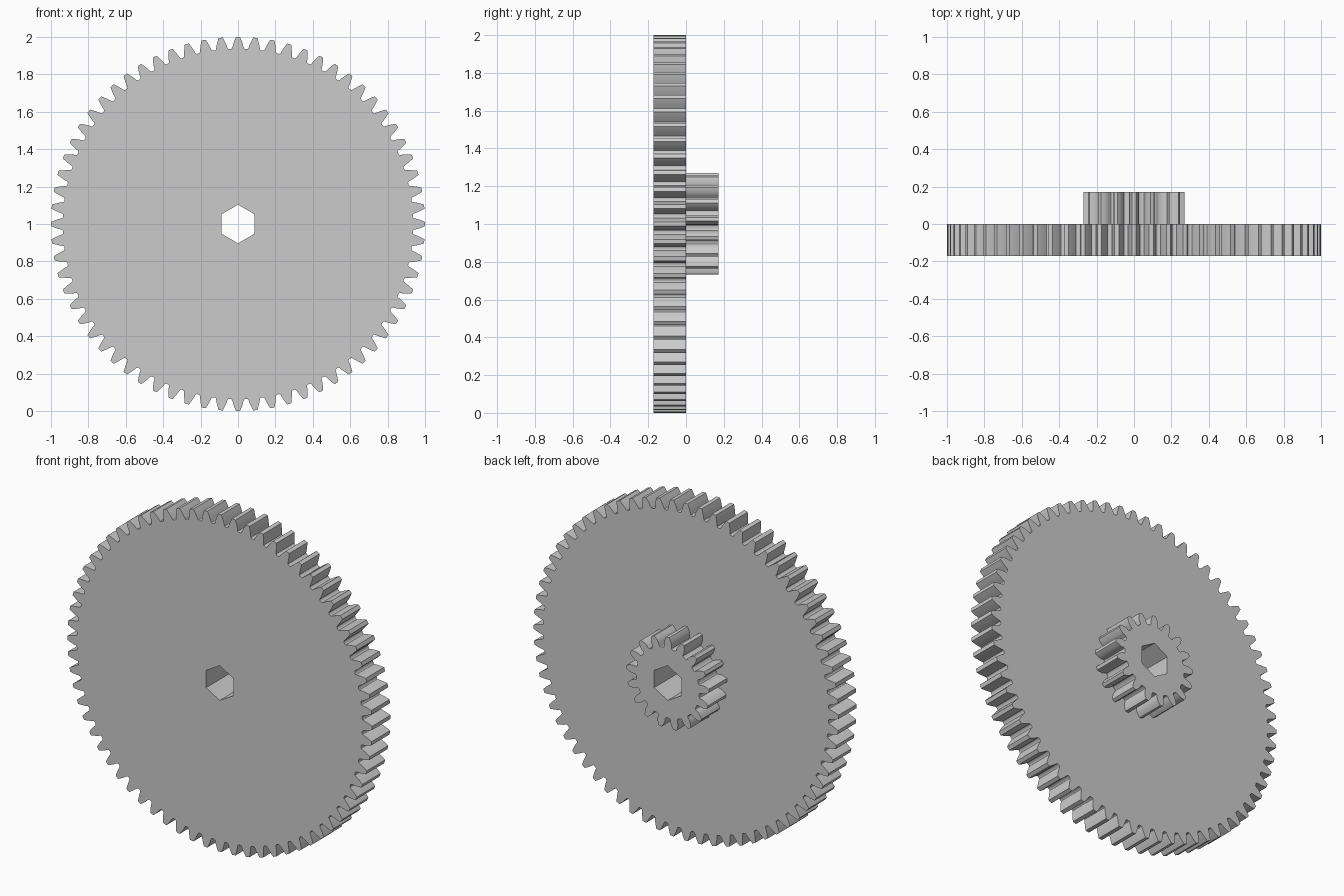
import bpy, bmesh, math

cube = bpy.data.objects.get("Cube")
if cube:
    bpy.data.objects.remove(cube)

# Shared dimensions: both gears use one module, so their teeth match
BIG_TEETH = 68
SMALL_TEETH = 17
MODULE = 2 / (BIG_TEETH + 2)
WIDTH = 6 * MODULE
BORE_RADIUS = 0.103
PRESSURE = math.radians(20)

grey = bpy.data.materials.new("light grey")
grey.use_nodes = True
grey.diffuse_color = (0.6, 0.6, 0.6, 1)
grey.node_tree.nodes["Principled BSDF"].inputs["Base Color"].default_value = (0.6, 0.6, 0.6, 1)


def involute(a):
    return math.tan(a) - a


def tooth_half(teeth):
    """Half a tooth as (radius, half angle), from root to tip."""
    pitch = teeth * MODULE / 2
    base = pitch * math.cos(PRESSURE)
    root, tip = pitch - 1.25 * MODULE, pitch + MODULE

    def half_angle(r):
        a = math.acos(min(1, base / r))
        return math.pi / (2 * teeth) + involute(PRESSURE) - involute(a)

    # rounded root
    foot = root + 0.35 * MODULE
    a = half_angle(foot)
    points = [(root, a + 0.34 * MODULE / root),
              (root + 0.03 * MODULE, a + 0.2 * MODULE / root),
              (root + 0.12 * MODULE, a + 0.08 * MODULE / root)]
    # involute flank
    steps = 6
    for i in range(steps + 1):
        r = foot + (tip - foot) * i / steps
        points.append((r, half_angle(r)))
    return points


def gear_outline(teeth):
    half = tooth_half(teeth)
    outline = []
    for i in range(teeth):
        centre = 2 * math.pi * i / teeth
        outline += [(r, centre - a) for r, a in half]
        outline += [(r, centre + a) for r, a in reversed(half)]
    return outline


def make_gear(name, teeth, front):
    bm = bmesh.new()
    bore = [(BORE_RADIUS, math.pi * i / 3) for i in range(6)]
    edges = []
    for loop in (gear_outline(teeth), bore):
        verts = [bm.verts.new((r * math.sin(t), front, 1 + r * math.cos(t))) for r, t in loop]
        edges += [bm.edges.new((v, verts[i - 1])) for i, v in enumerate(verts)]
    # fill between the teeth and the bore, then give it thickness
    bmesh.ops.triangle_fill(bm, edges=edges, use_beauty=True, normal=(0, -1, 0))
    result = bmesh.ops.extrude_face_region(bm, geom=bm.faces[:], use_keep_orig=True)
    moved = [g for g in result["geom"] if isinstance(g, bmesh.types.BMVert)]
    bmesh.ops.translate(bm, verts=moved, vec=(0, WIDTH, 0))
    bmesh.ops.recalc_face_normals(bm, faces=bm.faces[:])
    mesh = bpy.data.meshes.new(name)
    bm.to_mesh(mesh)
    bm.free()
    mesh.materials.append(grey)
    gear = bpy.data.objects.new(name, mesh)
    bpy.context.collection.objects.link(gear)
    bpy.ops.object.select_all(action="DESELECT")
    gear.select_set(True)
    bpy.context.view_layer.objects.active = gear
    bpy.ops.object.shade_smooth_by_angle(angle=math.radians(25))


# Large front wheel and the small pinion on its back, sharing a hex bore
make_gear("large_gear", BIG_TEETH, -WIDTH)
make_gear("small_pinion", SMALL_TEETH, 0)
